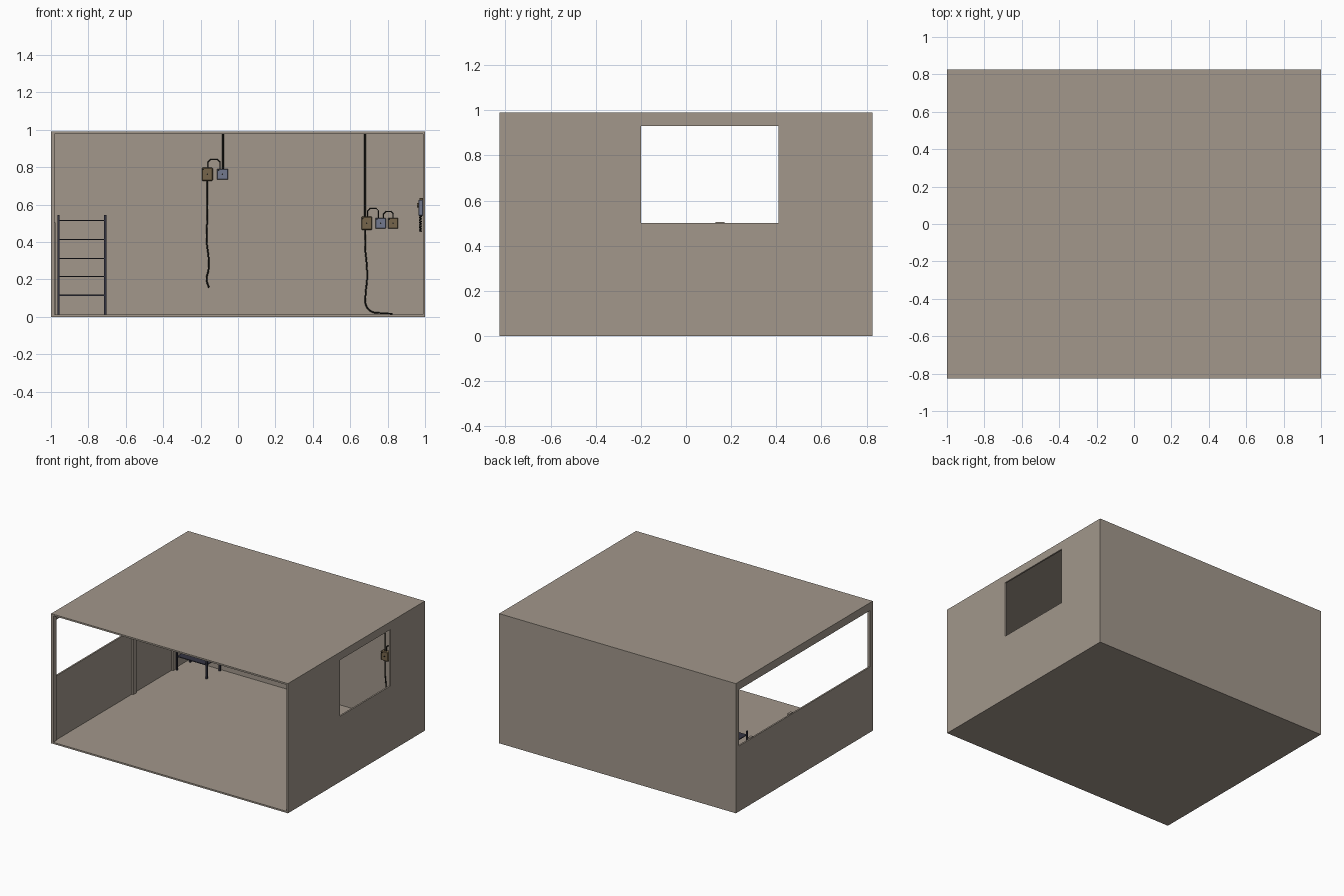
import bpy, math

if "Cube" in bpy.data.objects:
    bpy.data.objects.remove(bpy.data.objects["Cube"])

def mat(name, rgb):
    m = bpy.data.materials.new(name)
    m.diffuse_color = (*rgb, 1)
    m.use_nodes = True
    m.node_tree.nodes["Principled BSDF"].inputs["Base Color"].default_value = m.diffuse_color
    return m

PLASTER = mat("plaster", (0.36, 0.31, 0.26))
NAVY = mat("dark_metal", (0.035, 0.035, 0.055))
BROWN = mat("brown_metal", (0.18, 0.13, 0.07))
SLATE = mat("slate_metal", (0.17, 0.19, 0.27))
BLACK = mat("black_rubber", (0.015, 0.015, 0.012))

def box(name, x0, x1, y0, y1, z0, z1, m=None, bevel=0):
    bpy.ops.mesh.primitive_cube_add(size=1)
    o = bpy.context.object
    o.name = name
    o.location = ((x0 + x1) / 2, (y0 + y1) / 2, (z0 + z1) / 2)
    o.scale = (x1 - x0, y1 - y0, z1 - z0)
    bpy.ops.object.transform_apply(location=True, scale=True)
    if m:
        o.data.materials.append(m)
    if bevel:
        b = o.modifiers.new("bevel", "BEVEL")
        b.width, b.segments = bevel, 1
    return o

def cable(name, pts, r=0.004, smooth=True, m=BLACK):
    c = bpy.data.curves.new(name, "CURVE")
    c.dimensions = "3D"
    c.bevel_depth, c.bevel_resolution, c.resolution_u = r, 2, 6
    c.use_fill_caps = True
    if smooth:
        s = c.splines.new("BEZIER")
        s.bezier_points.add(len(pts) - 1)
        for p, co in zip(s.bezier_points, pts):
            p.co = co
            p.handle_left_type = p.handle_right_type = "AUTO"
    else:
        s = c.splines.new("POLY")
        s.points.add(len(pts) - 1)
        for p, co in zip(s.points, pts):
            p.co = (*co, 1)
    c.materials.append(m)
    o = bpy.data.objects.new(name, c)
    bpy.context.collection.objects.link(o)
    return o

def knob(name, loc, r=0.005, depth=0.008, m=BLACK, rot=(math.pi / 2, 0, 0)):
    bpy.ops.mesh.primitive_cylinder_add(vertices=12, radius=r, depth=depth, location=loc, rotation=rot)
    o = bpy.context.object
    o.name = name
    o.data.materials.append(m)
    bpy.ops.object.shade_smooth_by_angle()

# Room shell: open front, long opening on the left, window on the right
W, D, H, T = 1.0, 0.826, 0.99, 0.012
shell = box("room_shell", -W, W, -D, D, 0, H, PLASTER)
cutters = [
    box("inside_cutter", -W + T, W - T, -D - 0.1, D - T, T, H - T, PLASTER),
    box("left_opening_cutter", -W - 0.1, -W + 0.1, -0.79, 0.79, 0.5, 0.93, PLASTER),
    box("window_cutter", W - 0.1, W + 0.1, -0.2, 0.41, 0.5, 0.93, PLASTER),
]
for c in cutters:
    b = shell.modifiers.new("cut", "BOOLEAN")
    b.operation, b.solver, b.object = "DIFFERENCE", "EXACT", c
    bpy.context.view_layer.objects.active = shell
    bpy.ops.object.modifier_apply(modifier=b.name)
for c in cutters:
    bpy.data.objects.remove(c)

# Posts along the left wall
box("front_post", -W + T / 2, -0.982, -D, -0.79, T / 2, H - T / 2, PLASTER)
for y in (0.15, 0.63):
    box("wall_post", -W + T / 2, -0.975, y - 0.02, y + 0.02, T / 2, 0.505, PLASTER)

# Storage rack in the back left corner
RX0, RX1, RY0, RY1 = -0.96, -0.71, 0.635, 0.795
for x in (RX0, RX1):
    for y in (RY0, RY1):
        box("rack_post", x - 0.006, x + 0.006, y - 0.006, y + 0.006, T, 0.545, NAVY)
for z in (0.115, 0.215, 0.312, 0.414, 0.515):
    box("rack_shelf", RX0, RX1, RY0, RY1, z - 0.003, z + 0.003, NAVY)

# Electrical boxes on the back wall
WALL = D - T
def wall_box(name, x, z, w, h, m, depth=0.03):
    f = WALL - depth
    box(name, x - w / 2, x + w / 2, f, WALL + 0.002, z - h / 2, z + h / 2, m, 0.003)
    knob(name + "_knob", (x, f - 0.002, z), 0.004)
    knob(name + "_screw", (x - w * 0.36, f - 0.001, z + h * 0.36), 0.004)

wall_box("junction_box_left", -0.164, 0.762, 0.058, 0.07, BROWN)
wall_box("switch_box_left", -0.083, 0.762, 0.058, 0.058, SLATE)
wall_box("junction_box_right", 0.688, 0.5, 0.058, 0.07, BROWN)
wall_box("switch_box_right", 0.763, 0.5, 0.055, 0.058, SLATE)
wall_box("outlet_box_right", 0.829, 0.5, 0.055, 0.058, BROWN)

# Conduits up to the ceiling and arched links between the boxes
CY = WALL - 0.012
for x, z in ((-0.08, 0.785), (0.68, 0.53)):
    cable("conduit", [(x, CY, z), (x, CY, H - T / 2)], 0.005, False)
for x0, x1, z0, z1 in ((-0.16, -0.096, 0.785, 0.84), (0.692, 0.752, 0.52, 0.578), (0.779, 0.829, 0.52, 0.563)):
    k = 0.012
    cable("link_cable", [(x0, CY, z0), (x0, CY, z1 - k), (x0 + k, CY, z1),
                         (x1 - k, CY, z1), (x1, CY, z1 - k), (x1, CY, z0)], 0.003, False)

# Loose cables hanging down
cable("hanging_cable_left", [(x, CY, z) for x, z in (
    (-0.165, 0.735), (-0.164, 0.55), (-0.167, 0.4), (-0.157, 0.31), (-0.158, 0.25),
    (-0.168, 0.2), (-0.155, 0.155))])
cable("hanging_cable_right", [
    (0.682, CY, 0.475), (0.68, CY, 0.37), (0.688, CY, 0.28), (0.69, CY, 0.2),
    (0.682, CY, 0.12), (0.685, CY, 0.06), (0.71, CY, 0.03), (0.76, CY - 0.02, 0.02),
    (0.825, CY - 0.05, 0.017)])

# Wall handset with a coiled cord on the right wall
HY = -0.4
box("handset_box", 0.964, W - T + 0.002, HY - 0.03, HY + 0.03, 0.54, 0.625, SLATE, 0.003)
box("handset_cap", 0.97, W - T + 0.002, HY - 0.022, HY + 0.022, 0.62, 0.635, BROWN, 0.003)
knob("handset_button", (0.962, HY, 0.595), 0.012, 0.012, BROWN, (0, math.pi / 2, 0))
cable("coiled_cord", [(0.975 + 0.006 * math.cos(a * math.pi / 3), HY + 0.006 * math.sin(a * math.pi / 3),
                       0.545 - a * 0.0015) for a in range(61)], 0.0025, False)
